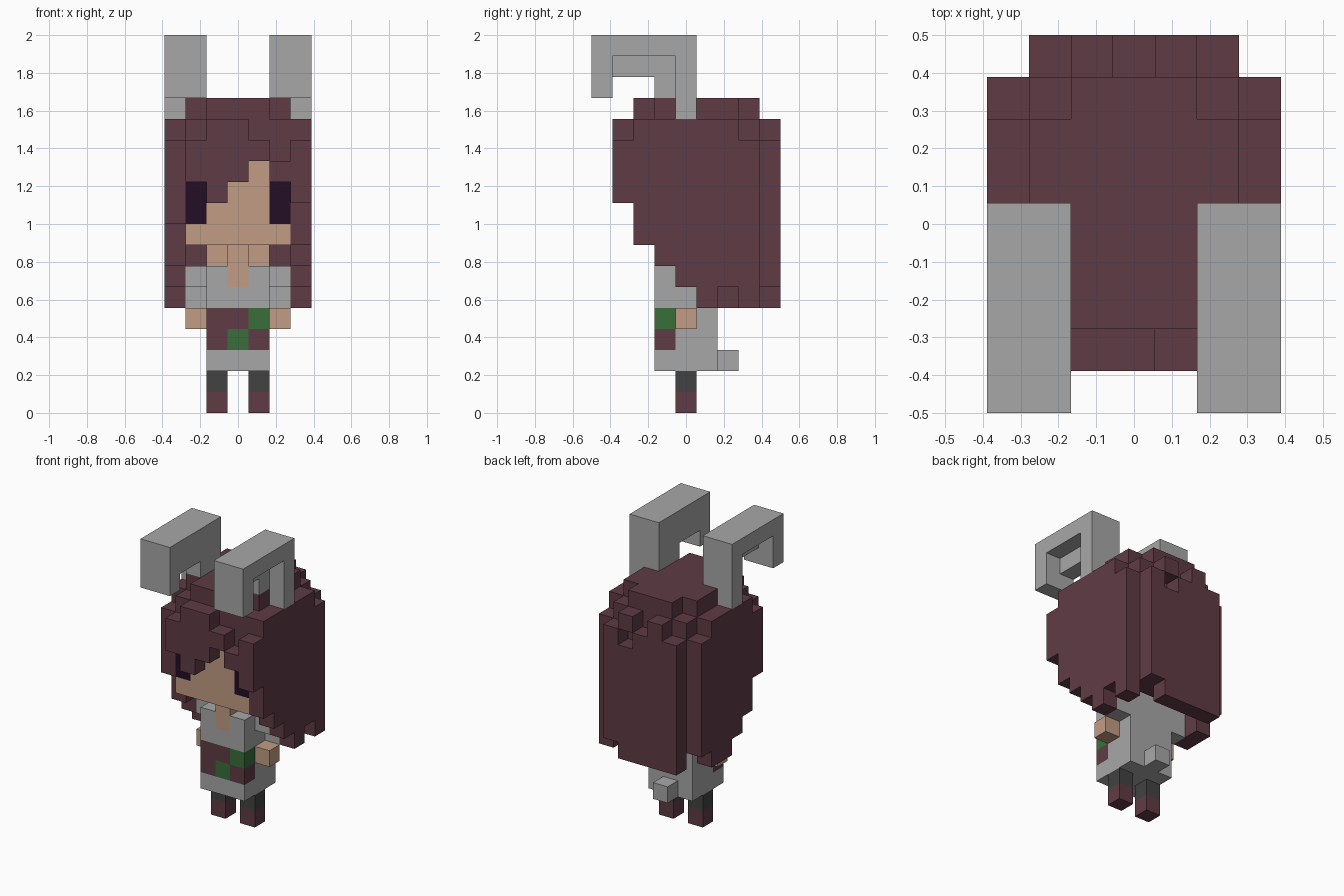
import bpy, bmesh, math
from mathutils import Vector

if "Cube" in bpy.data.objects:
    bpy.data.objects.remove(bpy.data.objects["Cube"], do_unlink=True)

U = 2 / 18                         # size of one block
ORIGIN = Vector((-3.5, -4.5, 0))   # grid is 7 x 9 x 18 blocks


def material(name, rgb):
    lin = [(c / 255 / 12.92) if c < 11 else ((c / 255 + 0.055) / 1.055) ** 2.4 for c in rgb]
    m = bpy.data.materials.new(name)
    m.use_nodes = True
    m.diffuse_color = (*lin, 1)
    bsdf = m.node_tree.nodes["Principled BSDF"]
    bsdf.inputs["Base Color"].default_value = (*lin, 1)
    bsdf.inputs["Roughness"].default_value = 0.9
    return m


MAROON = material("maroon", (95, 59, 69))
GREY = material("light grey", (167, 167, 167))
SKIN = material("skin", (193, 156, 131))
PURPLE = material("dark purple", (35, 14, 36))
GREEN = material("green", (58, 110, 58))
CHARCOAL = material("charcoal", (66, 66, 66))

cells = {}   # block -> part name
parts = {}   # part name -> material


def box(part, mat, xs, ys, zs):
    """Fill a block range; each range is (first, end). Later parts replace earlier ones."""
    parts[part] = mat
    for x in range(*xs):
        for y in range(*ys):
            for z in range(*zs):
                cells[x, y, z] = part


def columns(part, mat, axis, layer, spans):
    """Upright columns in one layer: spans maps a position to its (bottom, top)."""
    for p, zs in spans.items():
        x, y = (layer, p) if axis == "x" else (p, layer)
        box(part, mat, (x, x + 1), (y, y + 1), zs)


# Hair: core, crown, side locks, back panel and uneven fringe
box("hair_core", MAROON, (1, 6), (2, 7), (8, 14))
box("hair_core", MAROON, (1, 6), (6, 7), (7, 14))
box("hair_core", MAROON, (1, 6), (7, 8), (6, 14))
box("hair_crown", MAROON, (2, 5), (2, 8), (14, 15))
box("hair_crown", MAROON, (1, 6), (3, 7), (14, 15))
columns("hair_left_side", MAROON, "x", 6,
        {1: (10, 13), 2: (8, 14), 3: (7, 14), 4: (6, 14), 5: (5, 14), 6: (6, 14), 7: (5, 13)})
columns("hair_right_side", MAROON, "x", 0,
        {2: (9, 13), 3: (7, 14), 4: (6, 14), 5: (5, 14), 6: (5, 14), 7: (6, 13)})
columns("hair_back", MAROON, "y", 8,
        {1: (5, 13), 2: (5, 14), 3: (5, 13), 4: (5, 12), 5: (6, 13)})
box("hair_back", MAROON, (4, 5), (8, 9), (13, 14))
columns("fringe", MAROON, "y", 1,
        {1: (11, 13), 2: (10, 14), 3: (11, 14), 4: (12, 13), 5: (11, 12)})

# Face, jaw, neck
box("face", SKIN, (1, 6), (2, 3), (8, 11))
box("face", SKIN, (2, 5), (2, 3), (11, 12))
box("face", SKIN, (1, 6), (3, 6), (8, 9))
box("neck", SKIN, (2, 5), (4, 6), (7, 8))

# Torso with patched front
box("torso", GREY, (2, 5), (3, 6), (2, 7))
box("chest_opening", SKIN, (3, 4), (3, 4), (6, 8))
box("waist_front", MAROON, (2, 5), (3, 4), (3, 5))
box("waist_patch", GREEN, (4, 5), (3, 4), (4, 5))
box("waist_patch", GREEN, (3, 4), (3, 4), (3, 4))
box("tail", GREY, (3, 4), (6, 7), (2, 3))

# Mirrored pairs: eyes, arms, legs and hooked ears
for side, mx in (("left", lambda a, b: (a, b)), ("right", lambda a, b: (7 - b, 7 - a))):
    box(side + "_eye", PURPLE, mx(5, 6), (2, 3), (9, 11))
    box(side + "_sleeve", GREY, mx(5, 6), (4, 6), (6, 7))
    box(side + "_sleeve", GREY, mx(5, 6), (5, 6), (5, 6))
    box(side + "_hand", SKIN, mx(5, 6), (4, 5), (4, 5))
    box(side + "_leg", CHARCOAL, mx(4, 5), (4, 5), (1, 2))
    box(side + "_shoe", MAROON, mx(4, 5), (4, 5), (0, 1))
    ear = side + "_ear"
    box(ear, GREY, mx(5, 7), (4, 5), (14, 18))
    box(ear, GREY, mx(5, 7), (0, 5), (17, 18))
    box(ear, GREY, mx(5, 7), (0, 1), (15, 18))
    box(ear, GREY, mx(5, 6), (1, 4), (16, 17))   # inner web, recessed outside
    box(ear, GREY, mx(5, 6), (3, 4), (15, 16))


def build(part, mat):
    """Mesh the exposed block faces of one part and merge flat areas."""
    bm = bmesh.new()
    for c, owner in cells.items():
        if owner != part:
            continue
        for axis in range(3):
            for s in (0, 1):
                n = list(c)
                n[axis] += 2 * s - 1
                if tuple(n) in cells:
                    continue
                quad = []
                for i, j in ((0, 0), (1, 0), (1, 1), (0, 1)):
                    p = Vector(c)
                    p[axis] += s
                    p[(axis + 1) % 3] += i
                    p[(axis + 2) % 3] += j
                    quad.append(bm.verts.new((p + ORIGIN) * U))
                bm.faces.new(quad if s else quad[::-1])
    if bm.faces:
        bmesh.ops.remove_doubles(bm, verts=bm.verts[:], dist=0.001)
        bmesh.ops.dissolve_limit(bm, angle_limit=math.radians(1),
                                 verts=bm.verts[:], edges=bm.edges[:])
        mesh = bpy.data.meshes.new(part)
        bm.to_mesh(mesh)
        mesh.materials.append(mat)
        bpy.context.collection.objects.link(bpy.data.objects.new(part, mesh))
    bm.free()


for name, mat in parts.items():
    build(name, mat)
